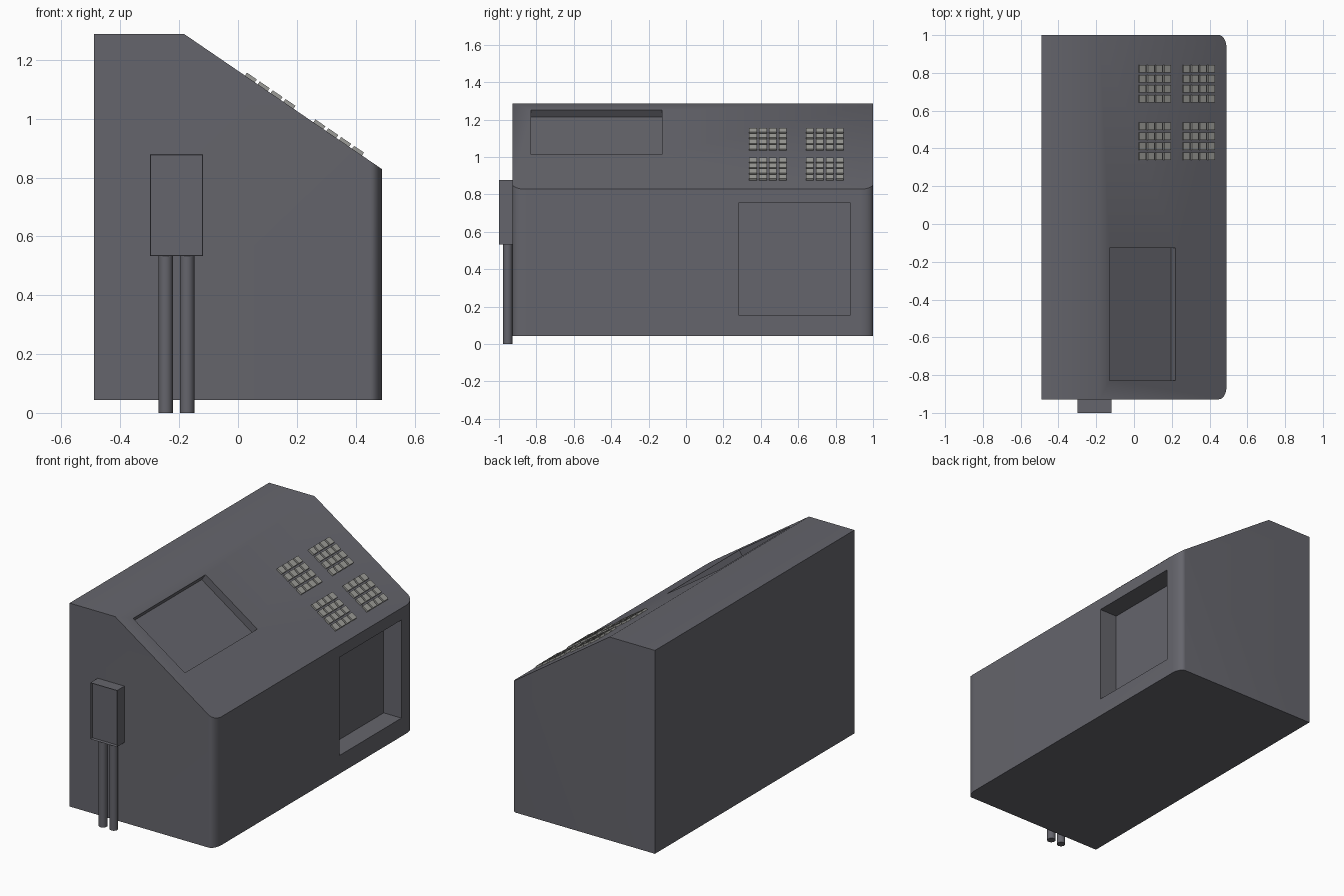
import bpy, bmesh, math
from mathutils import Matrix, Vector

if "Cube" in bpy.data.objects:
    bpy.data.objects.remove(bpy.data.objects["Cube"])

X, Y0, Y1, Z0 = 0.49, -0.928, 1.0, 0.043
RIDGE = Vector((-0.182, 0, 1.287))
LOW = Vector((X, 0, 0.828))
ANGLE = math.atan2(RIDGE.z - LOW.z, LOW.x - RIDGE.x)
TILT = Matrix.Rotation(ANGLE, 4, 'Y')


def material(name, color):
    m = bpy.data.materials.new(name)
    m.diffuse_color = color
    m.use_nodes = True
    m.node_tree.nodes["Principled BSDF"].inputs["Base Color"].default_value = m.diffuse_color
    return m


dark = material("dark_grey", (0.13, 0.13, 0.15, 1))
light = material("light_grey", (0.33, 0.33, 0.31, 1))


def add_object(name, bm, mat):
    bmesh.ops.recalc_face_normals(bm, faces=bm.faces)
    mesh = bpy.data.meshes.new(name)
    bm.to_mesh(mesh)
    bm.free()
    mesh.materials.append(mat)
    obj = bpy.data.objects.new(name, mesh)
    bpy.context.collection.objects.link(obj)
    return obj


def box(bm, size, loc, frame=Matrix.Identity(4)):
    m = frame @ Matrix.Translation(loc) @ Matrix.Diagonal((*size, 1))
    return bmesh.ops.create_cube(bm, size=1, matrix=m)


def activate(obj):
    bpy.ops.object.select_all(action='DESELECT')
    obj.select_set(True)
    bpy.context.view_layer.objects.active = obj


def smooth(obj):
    activate(obj)
    bpy.ops.object.shade_smooth_by_angle(angle=math.radians(35))


def on_slope(x, y):
    """Frame on the sloping panel: local x runs downhill, local z points out."""
    t = (x - RIDGE.x) / (LOW.x - RIDGE.x)
    p = RIDGE.lerp(LOW, t)
    return Matrix.Translation((p.x, y, p.z)) @ TILT


# Cabinet: rounded plan, extruded, then cut by the slope
RX, RY, N = 0.04, 0.07, 8
arc = [math.pi / 2 * i / N for i in range(N + 1)]
plan = [(-X, Y0)]
plan += [(X - RX + RX * math.sin(a), Y0 + RY - RY * math.cos(a)) for a in arc]
plan += [(X - RX + RX * math.cos(a), Y1 - RY + RY * math.sin(a)) for a in arc]
plan += [(-X, Y1)]
bm = bmesh.new()
base = bm.faces.new([bm.verts.new((x, y, Z0)) for x, y in plan])
ext = bmesh.ops.extrude_face_region(bm, geom=[base])
top = [g for g in ext["geom"] if isinstance(g, bmesh.types.BMVert)]
bmesh.ops.translate(bm, verts=top, vec=(0, 0, RIDGE.z - Z0))
cut = bmesh.ops.bisect_plane(bm, geom=bm.verts[:] + bm.edges[:] + bm.faces[:], dist=1e-5,
                             plane_co=RIDGE, plane_no=TILT @ Vector((0, 0, 1)),
                             clear_outer=True)
bmesh.ops.holes_fill(bm, edges=[e for e in bm.edges if e.is_boundary])
cabinet = add_object("cabinet", bm, dark)

# Screen recess in the slope and square opening in the side
slope_len = (0.22 + 0.13) / math.cos(ANGLE)
screen_bm, hatch_bm = bmesh.new(), bmesh.new()
box(screen_bm, (slope_len, 0.70, 0.09), (0, 0, 0), on_slope(0.045, -0.478))
box(hatch_bm, (0.24, 0.60, 0.60), (X, 0.58, 0.455))
for name, cbm in (("screen_cutter", screen_bm), ("hatch_cutter", hatch_bm)):
    cutter = add_object(name, cbm, dark)
    cutter.hide_render = True
    mod = cabinet.modifiers.new(name, 'BOOLEAN')
    mod.operation, mod.solver, mod.object = 'DIFFERENCE', 'EXACT', cutter
    activate(cabinet)
    bpy.ops.object.modifier_apply(modifier=mod.name)
    bpy.data.objects.remove(cutter)
smooth(cabinet)

# Four keypads of 4 x 4 keys
for r, x in enumerate((0.106, 0.339)):
    for c, y in enumerate((0.438, 0.742)):
        bm = bmesh.new()
        for i in range(4):
            for j in range(4):
                box(bm, (0.041, 0.041, 0.018),
                    ((i - 1.5) * 0.053, (j - 1.5) * 0.053, 0.003), on_slope(x, y))
        add_object(f"keypad_{r * 2 + c + 1}", bm, light)

# Junction box with a slightly sunken front panel
bm = bmesh.new()
box(bm, (0.18, 0.073, 0.345), (-0.209, -0.9635, 0.706))
front = min(bm.faces, key=lambda f: f.calc_center_median().y)
bmesh.ops.inset_region(bm, faces=[front], thickness=0.003)
bmesh.ops.translate(bm, verts=front.verts[:], vec=(0, 0.018, 0))
add_object("junction_box", bm, dark)

# Two conduits from the box to the ground
for i, x in enumerate((-0.246, -0.173)):
    bm = bmesh.new()
    bmesh.ops.create_cone(bm, cap_ends=True, segments=24, radius1=0.0245, radius2=0.0245,
                          depth=0.535, matrix=Matrix.Translation((x, -0.953, 0.2675)))
    smooth(add_object(f"conduit_{i + 1}", bm, dark))
